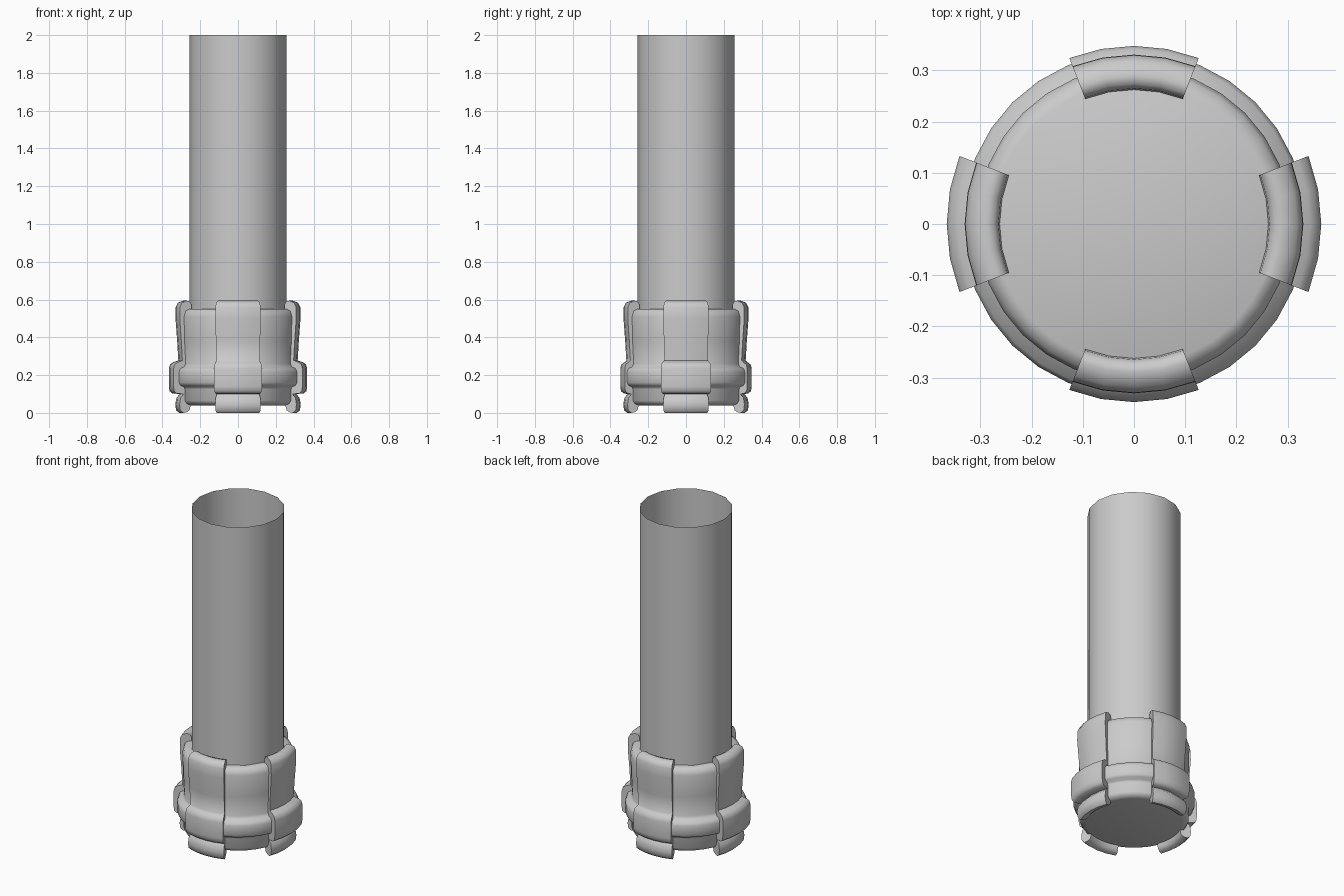
import bpy, bmesh
from math import sin, cos, radians, pi

if "Cube" in bpy.data.objects:
    bpy.data.objects.remove(bpy.data.objects["Cube"])


def sweep(name, profile, a0, a1, steps, closed_profile=False, full=False):
    """Revolve an (r, z) profile about z; partial sweeps get end caps."""
    bm = bmesh.new()
    rows = []
    for i in range(steps if full else steps + 1):
        a = a0 + (a1 - a0) * i / steps
        rows.append([bm.verts.new((r * cos(a), r * sin(a), z)) for r, z in profile])
    n = len(profile)
    for i in range(steps):
        p, q = rows[i], rows[(i + 1) % len(rows)]
        for j in range(n if closed_profile else n - 1):
            k = (j + 1) % n
            bm.faces.new((p[j], q[j], q[k], p[k]))
    if not full:
        bm.faces.new(rows[0])
        bm.faces.new(rows[-1][::-1])
    bmesh.ops.remove_doubles(bm, verts=bm.verts, dist=1e-5)
    bmesh.ops.recalc_face_normals(bm, faces=bm.faces)
    me = bpy.data.meshes.new(name)
    bm.to_mesh(me)
    bm.free()
    ob = bpy.data.objects.new(name, me)
    bpy.context.collection.objects.link(ob)
    bpy.ops.object.select_all(action='DESELECT')
    ob.select_set(True)
    bpy.context.view_layer.objects.active = ob
    bpy.ops.object.shade_smooth_by_angle(angle=radians(50))
    return ob


# Long open tube
sweep("tube", [(0.258, 0.55), (0.258, 2.0)], 0, 2 * pi, 16, full=True)

# Closed base drum with a raised belt
drum = [(0, 0.04), (0.265, 0.04), (0.29, 0.047), (0.302, 0.065), (0.302, 0.125),
        (0.308, 0.138), (0.328, 0.145), (0.336, 0.16), (0.336, 0.215),
        (0.328, 0.235), (0.308, 0.243), (0.298, 0.26), (0.304, 0.38),
        (0.307, 0.51), (0.298, 0.54), (0.275, 0.55), (0, 0.55)]
sweep("base_drum", drum, 0, 2 * pi, 32, full=True)

# Four stepped clamps; the left and right ones protrude a little further
half = radians(21.3)
for i, side in enumerate(("right", "back", "left", "front")):
    r = 0.366 if i % 2 == 0 else 0.348
    clamp = [(0.268, 0.045), (0.275, 0.015), (0.29, 0.004), (0.312, 0.0),
             (0.328, 0.014), (0.332, 0.045), (0.326, 0.08), (0.308, 0.1),
             (r - 0.018, 0.103), (r - 0.004, 0.115), (r, 0.14), (r, 0.235),
             (r - 0.006, 0.257), (r - 0.022, 0.268), (0.316, 0.278),
             (0.322, 0.38), (0.331, 0.5), (0.33, 0.56), (0.319, 0.583),
             (0.29, 0.594), (0.274, 0.59), (0.265, 0.575), (0.262, 0.545)]
    c = i * pi / 2
    sweep("clamp_" + side, clamp, c - half, c + half, 4, closed_profile=True)
